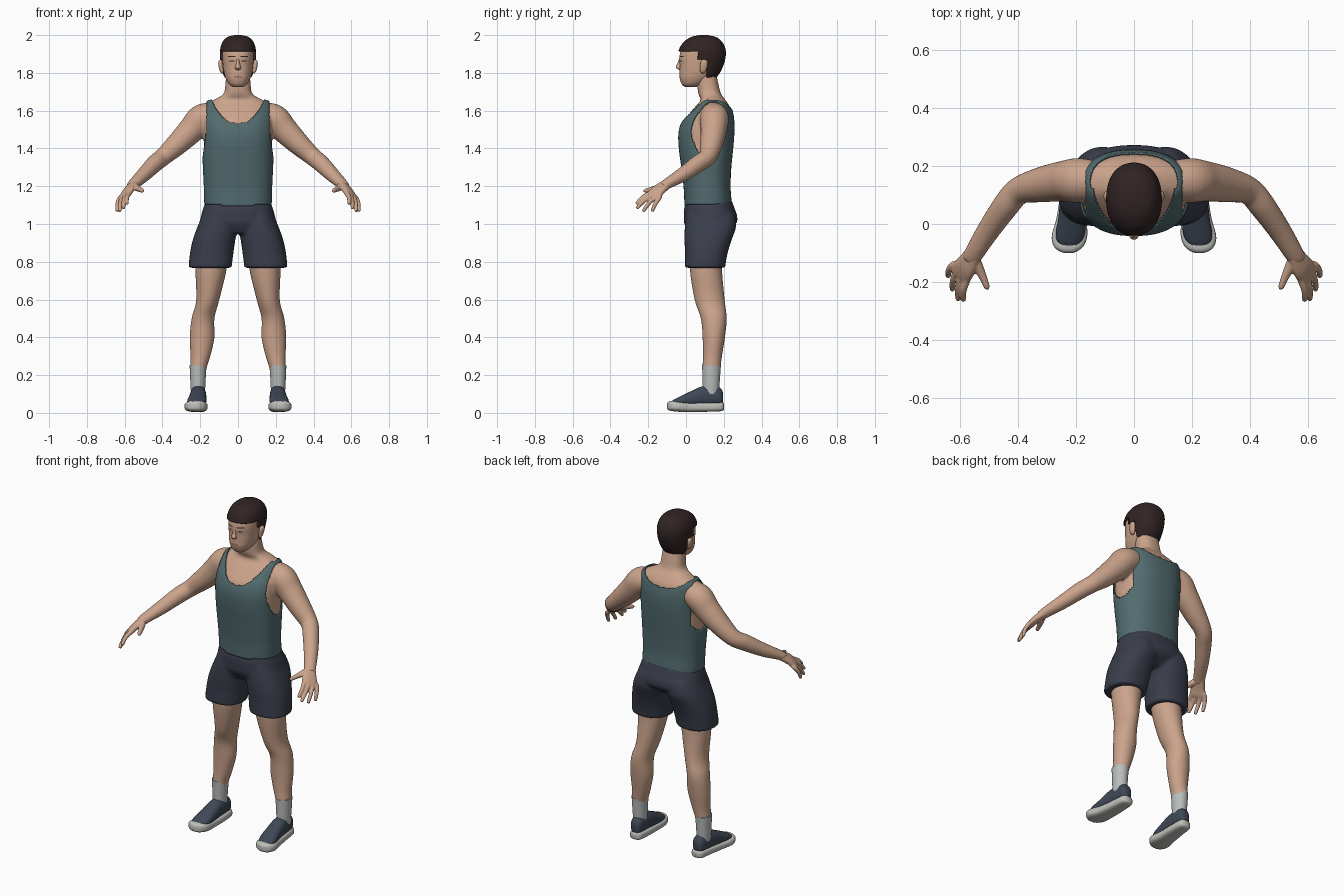
import bpy, bmesh, math
from mathutils import Vector

if "Cube" in bpy.data.objects:
    bpy.data.objects.remove(bpy.data.objects["Cube"])

X, Y, Z = Vector((1, 0, 0)), Vector((0, 1, 0)), Vector((0, 0, 1))


def material(name, r, g, b):
    m = bpy.data.materials.new(name)
    m.use_nodes = True
    m.diffuse_color = (r, g, b, 1)
    node = m.node_tree.nodes["Principled BSDF"]
    node.inputs["Base Color"].default_value = (r, g, b, 1)
    node.inputs["Roughness"].default_value = 0.8
    return m


SKIN = material("skin", .60, .37, .26)
HAIR = material("dark hair", .03, .017, .017)
LIPS = material("lips", .42, .2, .15)
TOP = material("teal cloth", .085, .15, .16)
SHORTS = material("navy cloth", .042, .048, .07)
SOCK = material("sock grey", .48, .51, .5)
SHOE = material("shoe blue", .05, .065, .095)
SOLE = material("sole white", .52, .52, .49)


def spline(keys, steps):
    """Catmull-Rom interpolation of key tuples."""
    keys = [tuple(k) for k in keys]
    pts = [keys[0]] + keys + [keys[-1]]
    out = []
    for a, b, c, d in zip(pts, pts[1:], pts[2:], pts[3:]):
        for i in range(steps):
            t = i / steps
            out.append([q + .5 * t * (r - p + t * (2*p - 5*q + 4*r - s + t * (3*(q - r) + s - p)))
                        for p, q, r, s in zip(a, b, c, d)])
    return out + [list(keys[-1])]


def tube(bm, keys, hint=X, axis=None, n=32, steps=5, p=2.0, side=1):
    """Closed loft through (x, y, z, half width, half depth) rings."""
    rings = spline(keys, steps)
    mids = [Vector(r[:3]) for r in rings]
    loops = []
    for i, r in enumerate(rings):
        t = axis or (mids[min(i + 1, len(mids) - 1)] - mids[max(i - 1, 0)]).normalized()
        v = t.cross(hint).normalized()
        u = v.cross(t)
        loop = []
        for k in range(n):
            ang = 2 * math.pi * k / n
            c, s = math.cos(ang), math.sin(ang)
            co = (mids[i] + u * r[3] * math.copysign(abs(c) ** (2 / p), c)
                  + v * r[4] * math.copysign(abs(s) ** (2 / p), s))
            co.x *= side
            loop.append(bm.verts.new(co))
        loops.append(loop)
    for a, b in zip(loops, loops[1:]):
        for k in range(n):
            bm.faces.new((a[k], a[(k + 1) % n], b[(k + 1) % n], b[k]))
    bm.faces.new(loops[0])
    bm.faces.new(loops[-1])


def upright(rows):
    """Rows of (z, front y, back y, half width) as centred rings."""
    return [(0, (f + b) / 2, z, a, (b - f) / 2) for z, f, b, a in rows]


def finish(name, bm, mats, voxel=0, relax=0, shell=0, paint=None):
    bmesh.ops.recalc_face_normals(bm, faces=bm.faces)
    for f in bm.faces:
        f.smooth = True
        if paint:
            f.material_index = paint(f.calc_center_median())
    me = bpy.data.meshes.new(name)
    bm.to_mesh(me)
    bm.free()
    for m in mats:
        me.materials.append(m)
    me.set_sharp_from_angle(angle=math.radians(50))
    ob = bpy.data.objects.new(name, me)
    bpy.context.collection.objects.link(ob)
    if voxel:
        mod = ob.modifiers.new("blend", "REMESH")
        mod.mode, mod.voxel_size, mod.use_smooth_shade = "VOXEL", voxel, True
        mod = ob.modifiers.new("relax", "SMOOTH")
        mod.factor, mod.iterations = .5, relax
    if shell:
        mod = ob.modifiers.new("thickness", "SOLIDIFY")
        mod.thickness, mod.offset = shell, -1
    return ob


def garment(name, keys, grow, keep, mat, shell, n, steps, p):
    """Shell lifted off a body loft, trimmed by a rule."""
    bm = bmesh.new()
    tube(bm, keys, axis=Z, n=n, steps=steps, p=p)
    bmesh.ops.recalc_face_normals(bm, faces=bm.faces)
    bm.normal_update()
    for v, nrm in [(v, v.normal.copy()) for v in bm.verts]:
        v.co += nrm * grow
    drop = [f for f in bm.faces if not keep(f.calc_center_median())]
    bmesh.ops.delete(bm, geom=drop, context="FACES")
    return finish(name, bm, [mat], shell=shell)


# Torso, neck and arms
torso = upright([
    (1.05, 0, .235, .165), (1.12, 0, .232, .17), (1.2, -.004, .227, .172),
    (1.3, -.016, .231, .177), (1.4, -.029, .241, .18), (1.48, -.031, .247, .182),
    (1.54, -.014, .247, .182), (1.58, .015, .242, .18), (1.62, .048, .232, .172),
    (1.643, .07, .218, .158), (1.662, .078, .205, .12), (1.69, .065, .185, .076),
    (1.74, .06, .172, .067), (1.8, .06, .158, .063)])
arm = [(.14, .15, 1.575, .07, .07), (.195, .15, 1.555, .077, .077), (.245, .147, 1.5, .071, .07),
       (.32, .135, 1.425, .06, .061), (.395, .115, 1.357, .048, .048), (.44, .065, 1.32, .046, .046),
       (.5, -.02, 1.26, .038, .04), (.55, -.1, 1.213, .028, .034), (.565, -.125, 1.195, .024, .032)]
bm = bmesh.new()
tube(bm, torso, axis=Z, n=48, p=2.4)
for s in (1, -1):
    tube(bm, arm, hint=Z, side=s)
finish("torso_and_arms", bm, [SKIN], voxel=.008, relax=6)

# Hands
palm = [(.548, -.095, 1.216, .028, .022), (.578, -.145, 1.18, .04, .02),
        (.597, -.17, 1.152, .043, .016), (.606, -.182, 1.142, .034, .01)]
first, last = Vector((.577, -.196, 1.16)), Vector((.625, -.143, 1.137))
tips = [(.588, -.264, 1.105), (.606, -.262, 1.082), (.626, -.228, 1.066), (.64, -.18, 1.066)]
for s, name in ((1, "left_hand"), (-1, "right_hand")):
    bm = bmesh.new()
    tube(bm, palm, hint=Vector((.64, .71, -.28)), side=s, p=2.4)
    for i, tip in enumerate(tips):
        root, tip = first.lerp(last, i / 3), Vector(tip)
        back = Vector((.545, -.115, 1.2)).lerp(root, .8)
        mid = root.lerp(tip, .5) + Vector((.005, 0, .007))
        end = tip.lerp(mid, .12)
        tube(bm, [(*back, .012, .012), (*root, .013, .013), (*mid, .0115, .0115),
                  (*end, .0095, .0095), (*tip, .004, .004)], hint=Z, n=12, side=s)
    tube(bm, [(.55, -.115, 1.205, .018, .018), (.533, -.155, 1.19, .017, .017), (.517, -.19, 1.182, .013, .013),
              (.507, -.216, 1.176, .0105, .0105), (.504, -.226, 1.173, .004, .004)], hint=Z, n=12, side=s)
    finish(name, bm, [SKIN], voxel=.004, relax=3)


# Tank top with scooped neck and deep armholes
def in_tank(c):
    ax = abs(c.x)
    low, rise = (1.535, .11) if c.y < .12 else (1.605, .04)
    neck = c.z > low + rise * (ax / .135) ** 2.5
    hole = ((c.y - .12) / .097) ** 2 + ((min(c.z, 1.52) - 1.52) / .17) ** 2 < 1 and ax > .166
    return c.z > 1.1 and not neck and not hole


garment("tank_top", torso, .009, in_tank, TOP, .007, 128, 10, 2.4)

# Shorts: hips and two flared legs blended together
hips = upright([(1.125, .003, .242, .17), (1.08, -.01, .258, .185), (1.04, -.011, .271, .196),
                (1, -.008, .264, .198), (.95, .02, .2, .14)])
short_leg = [(.1, .13, 1.06, .08, .125), (.108, .13, .99, .105, .136), (.128, .116, .91, .113, .124),
             (.14, .107, .84, .115, .112), (.148, .1, .768, .114, .107)]
bm = bmesh.new()
tube(bm, hips, axis=Z, n=48, p=2.4)
for s in (1, -1):
    tube(bm, short_leg, axis=Z, side=s, p=2.3)
finish("shorts", bm, [SHORTS], voxel=.009, relax=4)

# Legs, socks and shoes
leg = [(.13, .11, .93, .085, .085), (.142, .105, .77, .083, .085), (.16, .125, .6, .061, .079),
       (.185, .147, .5, .06, .068), (.19, .147, .4, .065, .059), (.199, .14, .3, .052, .05),
       (.21, .135, .23, .042, .047), (.212, .132, .12, .033, .038)]
sock = [(.211, .135, .252, .045, .05), (.212, .134, .2, .042, .047), (.212, .132, .1, .037, .042)]
sole = [(.206, .202, .034, .016, .016), (.206, .185, .033, .037, .024), (.208, .11, .031, .045, .025),
        (.215, .02, .03, .052, .026), (.222, -.04, .034, .061, .028), (.225, -.075, .037, .052, .027),
        (.226, -.092, .037, .034, .023), (.226, -.1, .036, .014, .014)]
upper = [(.206, .196, .078, .018, .03), (.207, .18, .086, .034, .047), (.209, .13, .09, .04, .053),
         (.211, .08, .087, .043, .052), (.214, .02, .072, .047, .04), (.219, -.03, .06, .05, .028),
         (.223, -.06, .054, .042, .019), (.224, -.08, .05, .025, .01)]
for s, name in ((1, "left"), (-1, "right")):
    for part, keys, mat, axis, p in (
            ("leg", leg, SKIN, Z, 2), ("sock", sock, SOCK, Z, 2),
            ("shoe_sole", sole, SOLE, -Y, 3), ("shoe_upper", upper, SHOE, -Y, 2.3)):
        bm = bmesh.new()
        tube(bm, keys, axis=axis, side=s, p=p, n=40)
        finish(name + "_" + part, bm, [mat])

# Head with painted brows, eyes and lips
skull = upright([
    (1.724, -.005, .05, .024), (1.74, -.022, .09, .048), (1.77, -.033, .135, .065),
    (1.8, -.034, .165, .074), (1.84, -.033, .185, .08), (1.88, -.035, .197, .083),
    (1.92, -.026, .198, .083), (1.955, -.004, .183, .073), (1.978, .03, .155, .052), (1.988, .07, .115, .018)])


def face_paint(c):
    ax = abs(c.x)
    if c.y > .01:
        return 0
    if abs(c.z - 1.886) < .004 and .015 < ax < .052:
        return 1
    if abs(c.z - 1.863) < .0035 and .02 < ax < .045:
        return 1
    return 2 if abs(c.z - 1.781) < .006 and ax < .023 else 0


bm = bmesh.new()
tube(bm, skull, axis=Z, n=96, steps=14, p=2.25)
tube(bm, [(0, -.028, 1.875, .007, .008), (0, -.035, 1.85, .009, .011), (0, -.041, 1.832, .015, .013),
          (0, -.038, 1.822, .016, .01), (0, -.03, 1.816, .009, .006)], axis=Z, n=20)
finish("head", bm, [SKIN, HAIR, LIPS], paint=face_paint)

# Ears
for s, name in ((1, "left_ear"), (-1, "right_ear")):
    bm = bmesh.new()
    tube(bm, [(.082, .088, 1.798, .005, .007), (.086, .09, 1.808, .01, .015), (.091, .094, 1.835, .012, .02),
              (.093, .096, 1.858, .011, .018), (.091, .096, 1.87, .004, .007)], axis=Z, n=20, side=s)
    finish(name, bm, [SKIN])


# Short hair trimmed around the face and ears
def in_hair(c):
    if c.y < .065:
        return c.z > 1.915
    return c.z > (1.872 if c.y < .112 else 1.775)


garment("hair", skull, .012, in_hair, HAIR, .014, 96, 10, 2.25)
